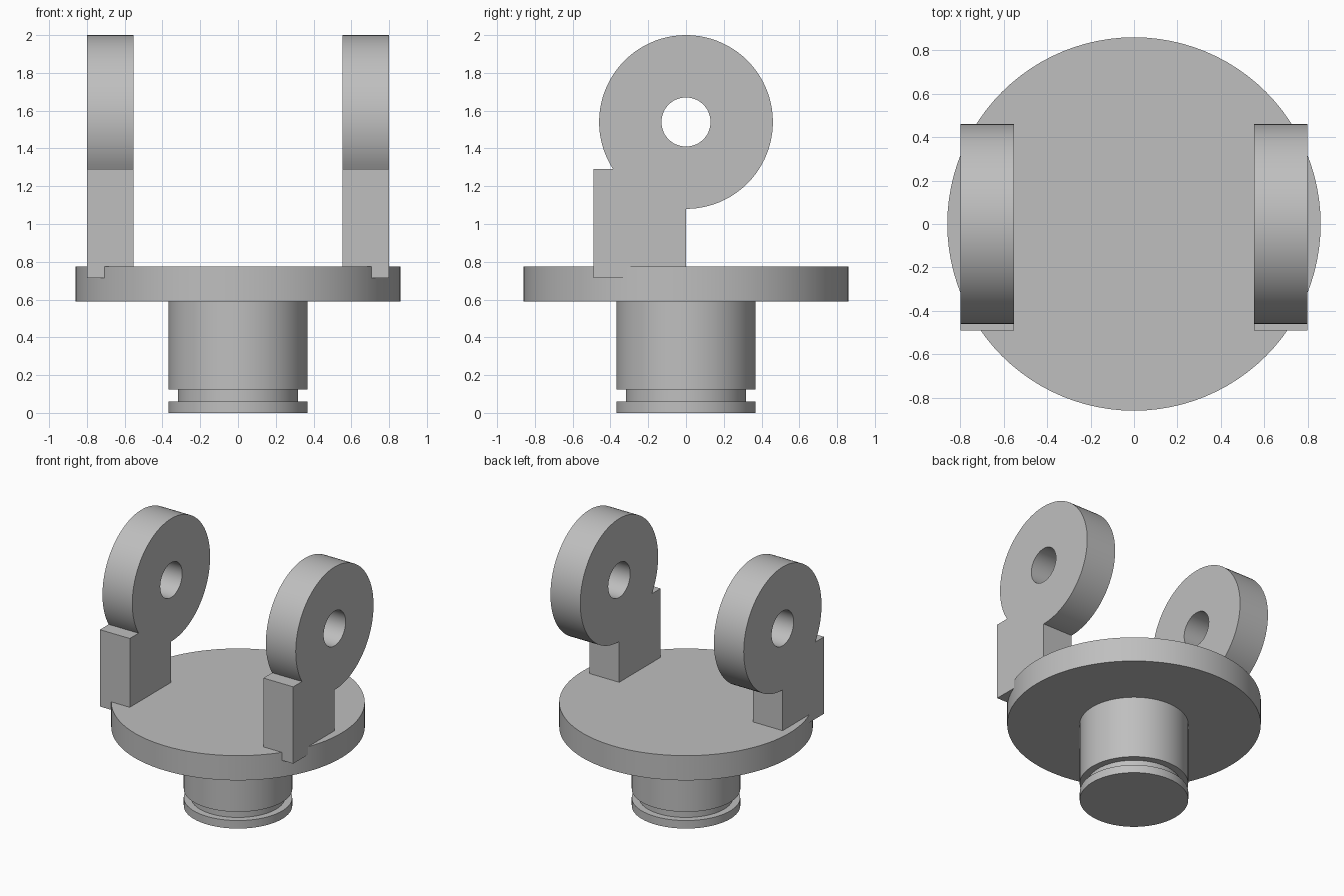
import bpy, bmesh, math
from mathutils import Vector

default = bpy.data.objects.get("Cube")
if default:
    bpy.data.objects.remove(default, do_unlink=True)

grey = bpy.data.materials.new("plain grey")
grey.use_nodes = True
colour = (0.52, 0.52, 0.52, 1)
grey.diffuse_color = colour
grey.node_tree.nodes["Principled BSDF"].inputs["Base Color"].default_value = colour


def finish(name, bm):
    """Turn a bmesh into a grey object with smooth curves and sharp corners."""
    bmesh.ops.recalc_face_normals(bm, faces=bm.faces)
    mesh = bpy.data.meshes.new(name)
    bm.to_mesh(mesh)
    bm.free()
    mesh.materials.append(grey)
    obj = bpy.data.objects.new(name, mesh)
    bpy.context.collection.objects.link(obj)
    bpy.ops.object.select_all(action='DESELECT')
    obj.select_set(True)
    bpy.context.view_layer.objects.active = obj
    bpy.ops.object.shade_smooth_by_angle(angle=math.radians(30))
    return obj


def lathe(name, profile, steps=96):
    """Spin a closed (radius, height) profile around the vertical axis."""
    bm = bmesh.new()
    verts = [bm.verts.new((r, 0, z)) for r, z in profile]
    edges = [bm.edges.new(pair) for pair in zip(verts, verts[1:])]
    rings = []
    for i in range(steps):
        a = math.tau * i / steps
        rings.append([bm.verts.new((r * math.cos(a), r * math.sin(a), z)) for r, z in profile])
    bmesh.ops.delete(bm, geom=verts, context='VERTS')
    for i, ring in enumerate(rings):
        following = rings[(i + 1) % steps]
        for j in range(len(profile) - 1):
            bm.faces.new((ring[j], following[j], following[j + 1], ring[j + 1]))
    # Flat end caps
    bm.faces.new([ring[0] for ring in rings])
    bm.faces.new([ring[-1] for ring in rings])
    return finish(name, bm)


# Round table plate and the grooved spigot below it
PLATE_BOTTOM, PLATE_TOP = 0.59, 0.775
lathe("round_plate", [(0.86, PLATE_BOTTOM), (0.86, PLATE_TOP)])
lathe("grooved_spigot", [(0.368, 0), (0.368, 0.06), (0.318, 0.06), (0.318, 0.125),
                         (0.368, 0.125), (0.368, PLATE_BOTTOM + 0.01)])

# Fork arm outline in (y, z): a square post running into a round eye
EYE_Z, EYE_R, HOLE_R = 1.54, 0.46, 0.13
POST_BOTTOM, POST_TOP, POST_FRONT = 0.715, 1.29, -0.49
INNER_X, OUTER_X = 0.553, 0.8


def arc(radius, start, end, steps):
    angles = [start + (end - start) * i / steps for i in range(steps + 1)]
    return [(radius * math.cos(a), EYE_Z + radius * math.sin(a)) for a in angles]


meet = math.pi + math.asin((EYE_Z - POST_TOP) / EYE_R)
outline = [(0, POST_BOTTOM), (POST_FRONT, POST_BOTTOM), (POST_FRONT, POST_TOP)]
outline += arc(EYE_R, meet, -math.pi / 2, 80)
hole = arc(HOLE_R, 0, math.tau, 48)[:-1]


def fork_arm(name, side):
    bm = bmesh.new()
    edges = []
    for loop in (outline, hole):
        verts = [bm.verts.new((side * INNER_X, y, z)) for y, z in loop]
        edges += [bm.edges.new((v, verts[i - 1])) for i, v in enumerate(verts)]
    bmesh.ops.triangle_fill(bm, edges=edges, use_beauty=True, use_dissolve=False)
    result = bmesh.ops.extrude_face_region(bm, geom=bm.faces[:], use_keep_orig=True)
    moved = [v for v in result["geom"] if isinstance(v, bmesh.types.BMVert)]
    bmesh.ops.translate(bm, verts=moved, vec=Vector((side * (OUTER_X - INNER_X), 0, 0)))
    return finish(name, bm)


fork_arm("left_fork_arm", 1)
fork_arm("right_fork_arm", -1)
